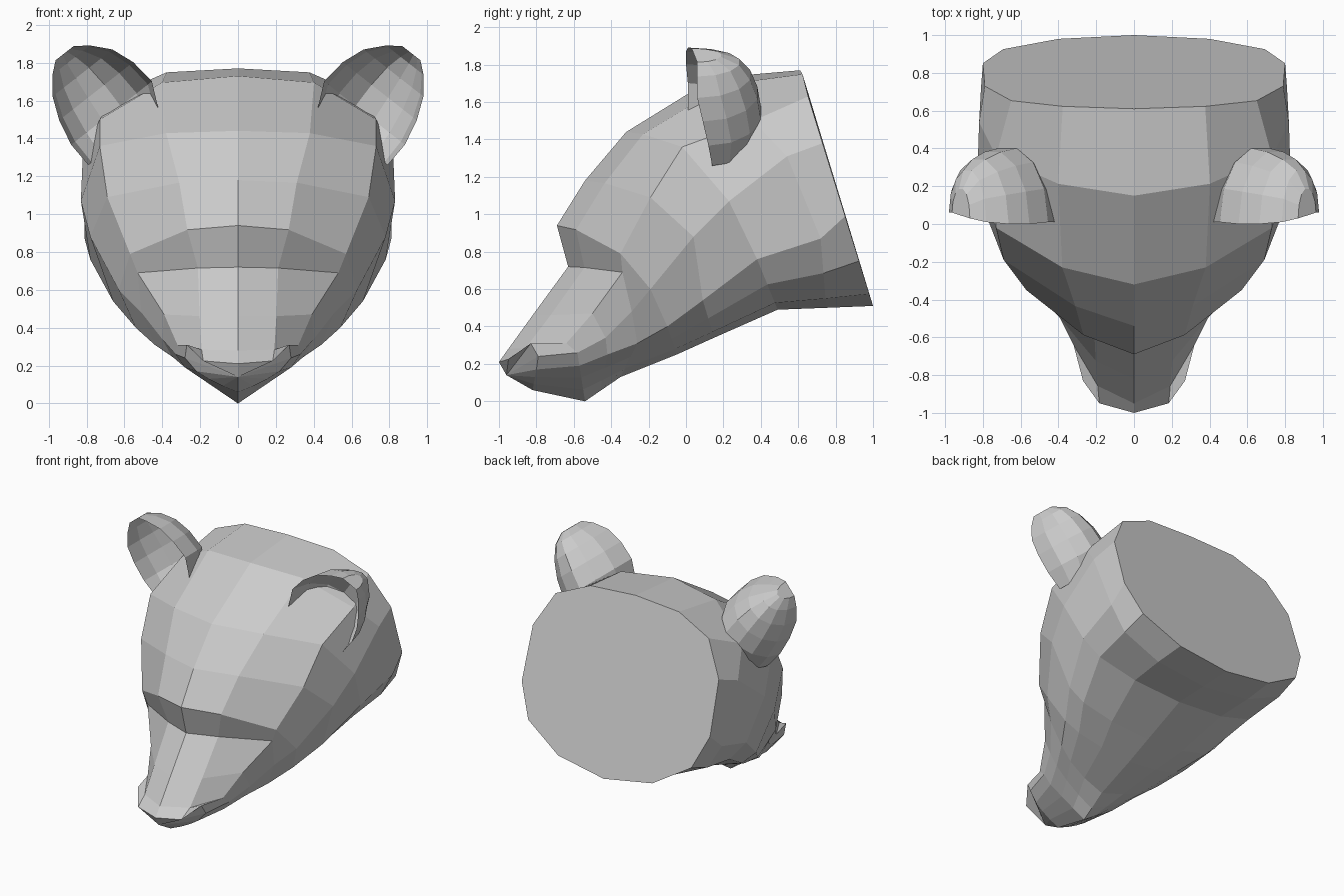
import bpy, bmesh, math
from mathutils import Vector as V

if "Cube" in bpy.data.objects:
    bpy.data.objects.remove(bpy.data.objects["Cube"])


def finish(name, bm):
    """Turn a right-hand half into a flat-shaded, mirrored object."""
    bmesh.ops.recalc_face_normals(bm, faces=bm.faces)
    me = bpy.data.meshes.new(name)
    bm.to_mesh(me)
    bm.free()
    ob = bpy.data.objects.new(name, me)
    bpy.context.collection.objects.link(ob)
    mod = ob.modifiers.new("mirror", 'MIRROR')
    mod.use_clip = True
    mod.merge_threshold = 0.001
    return ob


def loft(bm, rows):
    """Skin consecutive rows of points with quads; returns vertex rows."""
    rows = [[bm.verts.new(p) for p in r] for r in rows]
    for a, b in zip(rows, rows[1:]):
        for i in range(len(a) - 1):
            bm.faces.new((a[i], a[i + 1], b[i + 1], b[i]))
    return rows


def half_ring(top, temple, cheek, jaw, under, flat, l1):
    """Half cross-section from the top midline round to the bottom midline."""
    t, a, j, u = V((0, *top)), V(temple), V(jaw), V((0, *under))
    side_top = V((a.x * l1, t.y + (a.y - t.y) * .3, t.z + (a.z - t.z) * .15))
    pts = [t, side_top, a, V(cheek), j]
    for k in (1, 2):
        ang = k * math.pi / 6
        out = math.cos(ang) * (1 - flat) + (1 - k / 3) * flat
        down = math.sin(ang) * (1 - flat) + k / 3 * flat
        pts.append(V((j.x * out, j.y + (u.y - j.y) * down, j.z + (u.z - j.z) * down)))
    return pts + [u]


# Head: neck, crown, forehead, upper brow, brow, eye line, muzzle, nose
sections = [
    half_ring((.61, 1.77), (.65, .653, 1.63), (.79, .73, 1.38), (.80, .851, .99), (1.0, .51), 0, .58),
    half_ring((.15, 1.73), (.73, .36, 1.50), (.82, .54, 1.31), (.81, .72, .87), (.75, .50), 0, .55),
    half_ring((-.32, 1.44), (.73, -.02, 1.36), (.83, .23, 1.07), (.78, .38, .76), (.49, .49), 0, .52),
    half_ring((-.54, 1.18), (.69, -.19, 1.09), (.78, .04, .88), (.66, .09, .54), (.15, .34), .1, .45),
    half_ring((-.69, .94), (.57, -.35, .79), (.63, -.19, .60), (.54, -.10, .40), (-.05, .25), .3, .47),
    half_ring((-.63, .72), (.53, -.34, .69), (.51, -.29, .48), (.44, -.26, .31), (-.35, .13), .6, .40),
    half_ring((-.82, .46), (.39, -.50, .47), (.40, -.43, .34), (.35, -.42, .25), (-.46, .055), .8, .52),
    half_ring((-.95, .28), (.32, -.64, .31), (.33, -.58, .26), (.28, -.57, .19), (-.54, 0), 1, .6),
    half_ring((-1.0, .21), (.27, -.83, .31), (.28, -.79, .24), (.22, -.80, .17), (-.82, .06), .8, .68),
]
bm = bmesh.new()
rings = loft(bm, sections)
bm.faces.new(rings[0])
nose = bm.verts.new((0, -.96, .14))
for a, b in zip(rings[-1], rings[-1][1:]):
    bm.faces.new((a, b, nose))
finish("head", bm)

# Ears: thin cupped shells, open to the front, leaning outwards
across, up, base = V((.79, 0, -.62)), V((.62, 0, .79)), V((.605, 0, 1.405))
# height, inner edge, outer edge, inner rim y, outer rim y, back y
profile = [
    (0, -.235, .235, .01, .14, .36),
    (.14, -.30, .24, .01, .12, .41),
    (.28, -.285, .21, .00, .09, .39),
    (.40, -.24, .16, .00, .06, .35),
    (.49, -.16, .09, .01, .06, .29),
    (.54, -.09, .03, .03, .06, .19),
]
rows = []
for h, u0, u1, y0, y1, back in profile:
    row = []
    for k in range(8):
        ang = math.pi * k / 7
        s = (1 - math.cos(ang)) / 2
        rim = y0 + (y1 - y0) * s
        p = base + across * (u0 + (u1 - u0) * s) + up * h
        p.y = rim + (back - rim) * math.sin(ang)
        row.append(p)
    rows.append(row)
bm = bmesh.new()
ear_rows = loft(bm, rows)
bm.faces.new(ear_rows[-1])
finish("ears", bm)
